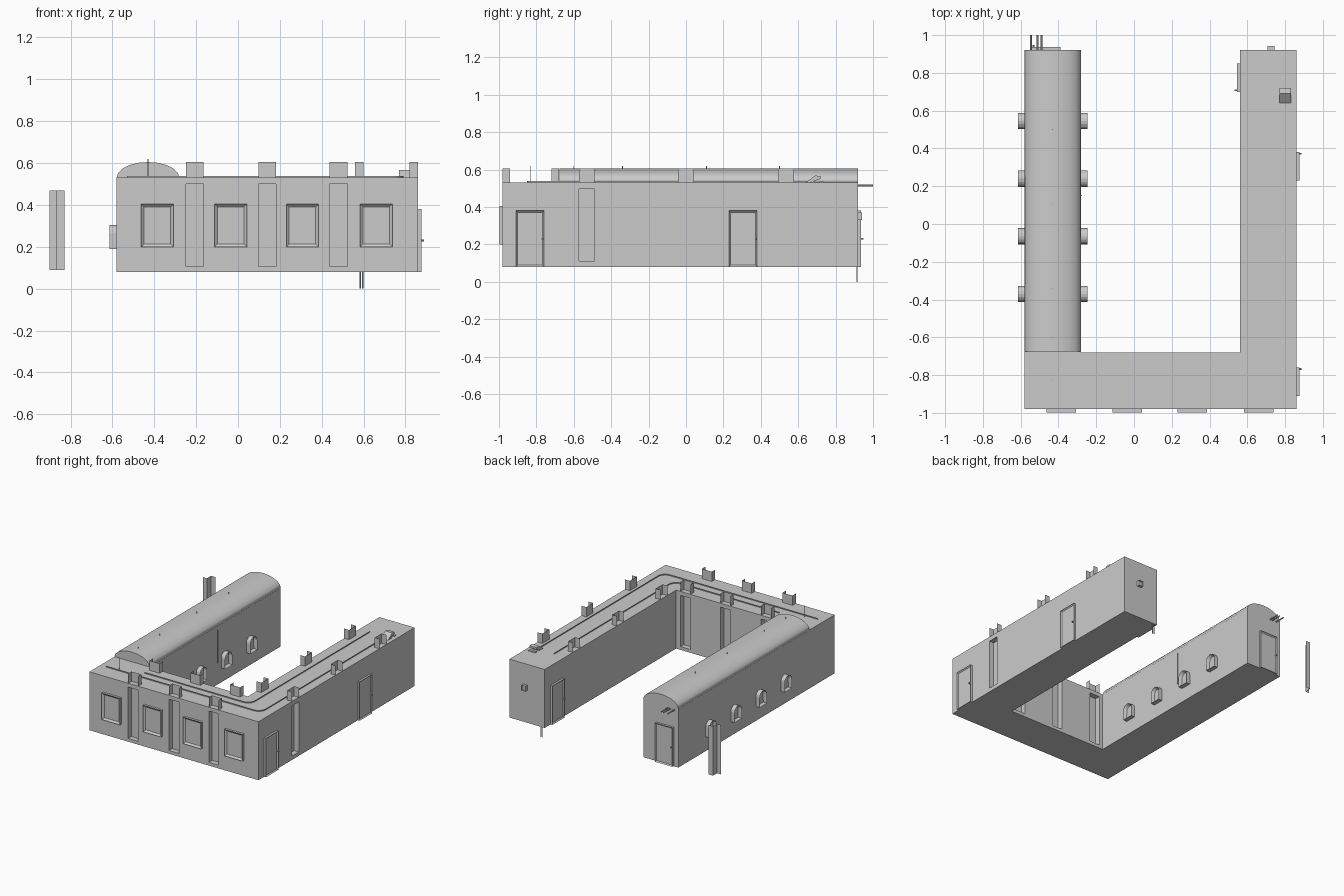
import bpy, bmesh, math
from mathutils import Matrix, Vector

if "Cube" in bpy.data.objects:
    bpy.data.objects.remove(bpy.data.objects["Cube"], do_unlink=True)

mat = bpy.data.materials.new("plain_grey")
mat.use_nodes = True
GREY = (0.6, 0.6, 0.6, 1)
mat.diffuse_color = GREY
mat.node_tree.nodes["Principled BSDF"].inputs["Base Color"].default_value = GREY

FRONT, RIGHT, BACK, LEFT = 0, 90, 180, -90   # wall directions
FLOOR, ROOF = 0.08, 0.53


def finish(name, bm, place=(0, 0, 0), turn=0):
    mesh = bpy.data.meshes.new(name)
    bm.transform(Matrix.Translation(place) @ Matrix.Rotation(math.radians(turn), 4, 'Z'))
    bm.to_mesh(mesh)
    bm.free()
    mesh.materials.append(mat)
    ob = bpy.data.objects.new(name, mesh)
    bpy.context.collection.objects.link(ob)
    return ob


def prism(profile, move):
    """Closed solid from a 3D outline swept along a vector."""
    bm = bmesh.new()
    face = bm.faces.new([bm.verts.new(p) for p in profile])
    new = bmesh.ops.extrude_face_region(bm, geom=[face])["geom"]
    bmesh.ops.translate(bm, vec=move, verts=[v for v in new if isinstance(v, bmesh.types.BMVert)])
    bmesh.ops.recalc_face_normals(bm, faces=bm.faces)
    return bm


def box(name, x0, x1, y0, y1, z0, z1):
    outline = [(x0, y0, z0), (x1, y0, z0), (x1, y1, z0), (x0, y1, z0)]
    return finish(name, prism(outline, (0, 0, z1 - z0)))


def framed(name, outline, depth, place, turn, rim=0.012, sink=0.008):
    """Outline of (across, up) points standing out from a wall, with a sunk middle."""
    bm = prism([(x, 0, z) for x, z in outline], (0, -depth, 0))
    front = min(bm.faces, key=lambda f: f.calc_center_median().y)
    bmesh.ops.inset_individual(bm, faces=[front], thickness=rim, depth=-sink)
    return finish(name, bm, place, turn)


def rect(w, z0, z1):
    return [(-w / 2, z0), (w / 2, z0), (w / 2, z1), (-w / 2, z1)]


def sheet(name, path, z0, z1, place=(0, 0, 0), turn=0):
    """Upright sheet following a plan path."""
    bm = bmesh.new()
    low = [bm.verts.new((x, y, z0)) for x, y in path]
    high = [bm.verts.new((x, y, z1)) for x, y in path]
    for i in range(len(path) - 1):
        bm.faces.new((low[i], low[i + 1], high[i + 1], high[i]))
    return finish(name, bm, place, turn)


def rod(name, a, b, r):
    a, b = Vector(a), Vector(b)
    bm = bmesh.new()
    bmesh.ops.create_cone(bm, cap_ends=True, segments=8, radius1=r, radius2=r, depth=(b - a).length)
    bm.transform((b - a).to_track_quat('Z', 'Y').to_matrix().to_4x4())
    return finish(name, bm, (a + b) / 2)


# U-shaped building body
plan = [(-0.58, -0.98), (0.86, -0.98), (0.86, 0.92), (0.56, 0.92),
        (0.56, -0.68), (-0.28, -0.68), (-0.28, 0.92), (-0.58, 0.92)]
body = finish("building_body", prism([(x, y, FLOOR) for x, y in plan], (0, 0, ROOF - FLOOR)))

# Upright channels in the walls, cut into the body
BAYS_X = (-0.207, 0.14, 0.48)
BAYS_Y = (-0.53, 0, 0.535)
HALF, DEEP = 0.042, 0.04
cuts = [(x - HALF, x + HALF, -1.02, -0.98 + DEEP, 0.105, 0.5) for x in BAYS_X]
cuts += [(x - HALF, x + HALF, -0.68 - DEEP, -0.64, 0.105, 0.5) for x in BAYS_X]
cuts += [(0.86 - DEEP, 0.9, BAYS_Y[0] - HALF, BAYS_Y[0] + HALF, 0.11, 0.495)]
for c in cuts:
    cutter = box("channel_cutter", *c)
    cutter.hide_render = True
    mod = body.modifiers.new("channel", 'BOOLEAN')
    mod.object, mod.operation, mod.solver = cutter, 'DIFFERENCE', 'EXACT'
    bpy.context.view_layer.objects.active = body
    bpy.ops.object.modifier_apply(modifier=mod.name)
    bpy.data.objects.remove(cutter, do_unlink=True)

# Channel tops rising above the roof, open towards the wall face
u_path = [(-HALF, 0), (-HALF, DEEP), (HALF, DEEP), (HALF, 0)]
for x in BAYS_X:
    sheet("channel_top_front", u_path, ROOF, 0.605, (x, -0.98, 0), FRONT)
    sheet("channel_top_court", u_path, ROOF, 0.605, (x, -0.68, 0), BACK)
for y in BAYS_Y:
    sheet("channel_top_side", u_path, ROOF, 0.605, (0.86, y, 0), RIGHT)
    sheet("channel_top_inner", u_path, ROOF, 0.605, (0.56, y, 0), LEFT)

# Barrel roof on one wing
steps = 10
arch = [(-0.43 - 0.15 * math.cos(math.pi * i / steps), -0.675,
         ROOF + 0.075 * math.sin(math.pi * i / steps)) for i in range(steps + 1)]
barrel = finish("barrel_roof", prism(arch, (0, 1.595, 0)))
for p in barrel.data.polygons:
    p.use_smooth = abs(p.normal.y) < 0.5
for y in (-0.6, -0.34, 0.11, 0.5):
    rod("roof_pin", (-0.43, y, 0.6), (-0.43, y, 0.618), 0.002)
rod("roof_mast", (-0.43, -0.83, ROOF), (-0.43, -0.83, 0.62), 0.002)

# Roof rails with rounded corner
for cx, cy, start in ((0.79, -0.85, -0.53), (0.65, -0.78, -0.25)):
    r = 0.06
    turn = [(cx - r + r * math.sin(a), cy + r - r * math.cos(a))
            for a in (math.radians(15 * i) for i in range(7))]
    sheet("roof_rail", [(start, cy)] + turn + [(cx, 0.68)], ROOF, 0.538)

# Framed front windows
for x in (-0.385, -0.035, 0.308, 0.66):
    framed("front_window", rect(0.155, 0.2, 0.405), 0.018, (x, -0.98, 0), FRONT, 0.02, 0.012)

# Arched windows on both sides of the barrel wing
arched = [(-0.043, 0.19), (0.043, 0.19)] + [
    (0.043 * math.cos(math.pi * i / 8), 0.265 + 0.04 * math.sin(math.pi * i / 8)) for i in range(9)]
for y in (0.545, 0.24, -0.065, -0.37):
    framed("arched_window_outer", arched, 0.033, (-0.58, y, 0), LEFT, 0.01, 0.025)
    framed("arched_window_inner", arched, 0.033, (-0.28, y, 0), RIGHT, 0.01, 0.025)

# Doors with round handles
for x, y, turn in ((0.86, -0.835, RIGHT), (0.86, 0.305, RIGHT), (0.56, 0.775, LEFT), (-0.465, 0.92, BACK)):
    framed("door", rect(0.15, FLOOR, 0.38), 0.016, (x, y, 0), turn)
    spin = Matrix.Rotation(math.radians(turn), 3, 'Z')
    base = Vector((x, y, 0.23))
    rod("door_handle", base + spin @ Vector((0.067, 0, 0)), base + spin @ Vector((0.067, -0.028, 0)), 0.005)

# Wall box on the plain wing end
framed("wall_box", rect(0.035, 0.33, 0.37), 0.022, (0.725, 0.92, 0), BACK, 0.006)

# Roof vent: slotted plates and a bent hood
for y in (0.68, 0.725):
    box("vent_slot", 0.77, 0.83, y - 0.01, y + 0.01, ROOF, 0.536)
hood = [(0.77, 0.64, ROOF), (0.77, 0.66, ROOF), (0.77, 0.72, 0.55), (0.77, 0.72, 0.565), (0.77, 0.69, 0.568)]
finish("vent_hood", prism(hood, (0.06, 0, 0)))

# Pipes
for x in (-0.545, -0.51, -0.49):
    rod("end_pipe", (x, 0.9, 0.515), (x, 1.0, 0.515), 0.005)
for x in (0.584, 0.596):
    rod("drain_pipe", (x, 0.915, 0), (x, 0.915, 0.1), 0.003)
rod("court_pipe", (-0.277, 0.15, 0.25), (-0.277, 0.15, 0.5), 0.003)

# Free-standing folded sheet beside the barrel wing
sheet("folded_sheet", [(-0.9, 0.86), (-0.867, 0.86), (-0.867, 0.91), (-0.83, 0.91)], 0.09, 0.47)
